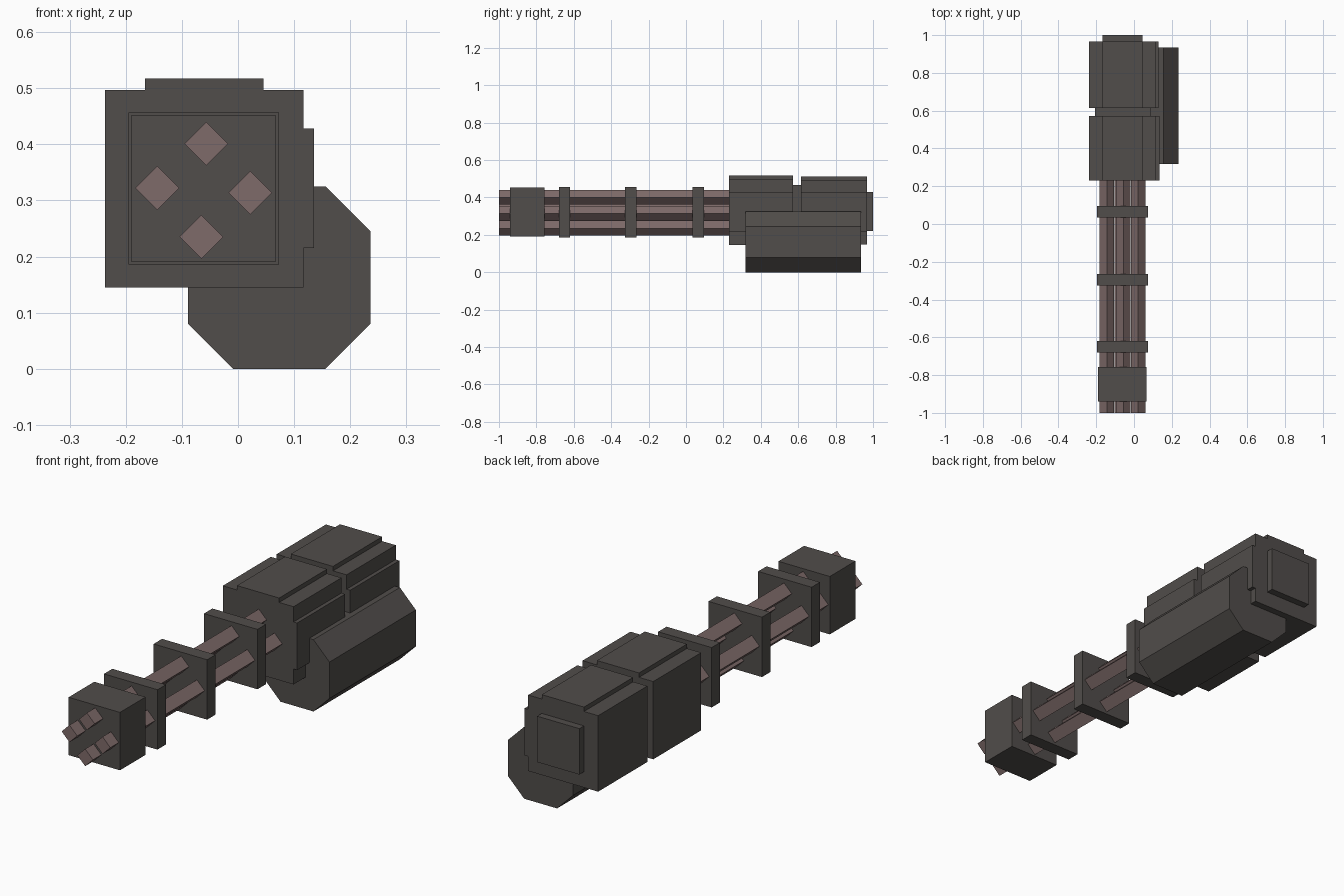
import bpy
import bmesh
from math import radians, cos, sin
from mathutils import Vector

cube = bpy.data.objects.get("Cube")
if cube:
    bpy.data.objects.remove(cube, do_unlink=True)


def material(name, rgb):
    m = bpy.data.materials.new(name)
    m.use_nodes = True
    m.diffuse_color = (*rgb, 1)
    m.node_tree.nodes["Principled BSDF"].inputs["Base Color"].default_value = (*rgb, 1)
    return m


gunmetal = material("dark_gunmetal", (0.082, 0.074, 0.069))
copper = material("dull_rose_steel", (0.212, 0.147, 0.144))


def prism(name, outline, y0, y1, mat):
    """Extrude an x/z outline along y."""
    bm = bmesh.new()
    face = bm.faces.new([bm.verts.new((x, y0, z)) for x, z in outline])
    new = bmesh.ops.extrude_face_region(bm, geom=[face])["geom"]
    bmesh.ops.translate(bm, vec=Vector((0, y1 - y0, 0)),
                        verts=[v for v in new if isinstance(v, bmesh.types.BMVert)])
    bmesh.ops.recalc_face_normals(bm, faces=bm.faces)
    mesh = bpy.data.meshes.new(name)
    bm.to_mesh(mesh)
    bm.free()
    mesh.materials.append(mat)
    obj = bpy.data.objects.new(name, mesh)
    bpy.context.collection.objects.link(obj)
    return obj


def box(name, x0, x1, y0, y1, z0, z1):
    return prism(name, [(x0, z0), (x1, z0), (x1, z1), (x0, z1)], y0, y1, gunmetal)


# Two housing blocks, each with a raised top plate and side plate
for part, y0, y1, inset in (("front", 0.23, 0.573, 0), ("rear", 0.615, 0.967, 0.004)):
    box(part + "_housing", -0.237, 0.117 - inset, y0, y1, 0.145 + inset, 0.497 - inset)
    box(part + "_top_plate", -0.166, 0.045, y0, y1, 0.45, 0.517 - inset)
    box(part + "_side_plate", 0.08, 0.135 - inset, y0, y1, 0.215, 0.428)

# Recessed neck joining the blocks, and the back cover
box("housing_neck", -0.207, 0.087, 0.55, 0.64, 0.175, 0.467)
box("back_cover", -0.166, 0.045, 0.94, 1.0, 0.22, 0.428)

# Octagonal ammunition drum: a square with cut corners
cx, cz, half, flat = 0.0735, 0.1625, 0.1625, 0.0825
drum = [(flat, -half), (half, -flat), (half, flat), (flat, half),
        (-flat, half), (-half, flat), (-half, -flat), (-flat, -half)]
prism("ammo_drum", [(cx + x, cz + z) for x, z in drum], 0.317, 0.935, gunmetal)

# Barrel clamps and muzzle block
for i, y in enumerate((-0.65, -0.295, 0.065)):
    box(f"barrel_clamp_{i + 1}", -0.195, 0.073, y - 0.03, y + 0.03, 0.186, 0.457)
box("muzzle_block", -0.19, 0.067, -0.94, -0.757, 0.19, 0.452)

# Four square barrels standing on their corners, around one axis
for i in range(4):
    a = radians(90 * i - 3)
    bx, bz = -0.061 + 0.083 * cos(a), 0.318 + 0.083 * sin(a)
    corners = [(bx + 0.039 * cos(a + radians(90 * k + 3)),
                bz + 0.039 * sin(a + radians(90 * k + 3))) for k in range(4)]
    prism(f"barrel_{i + 1}", corners, -1.0, 0.25, copper)
